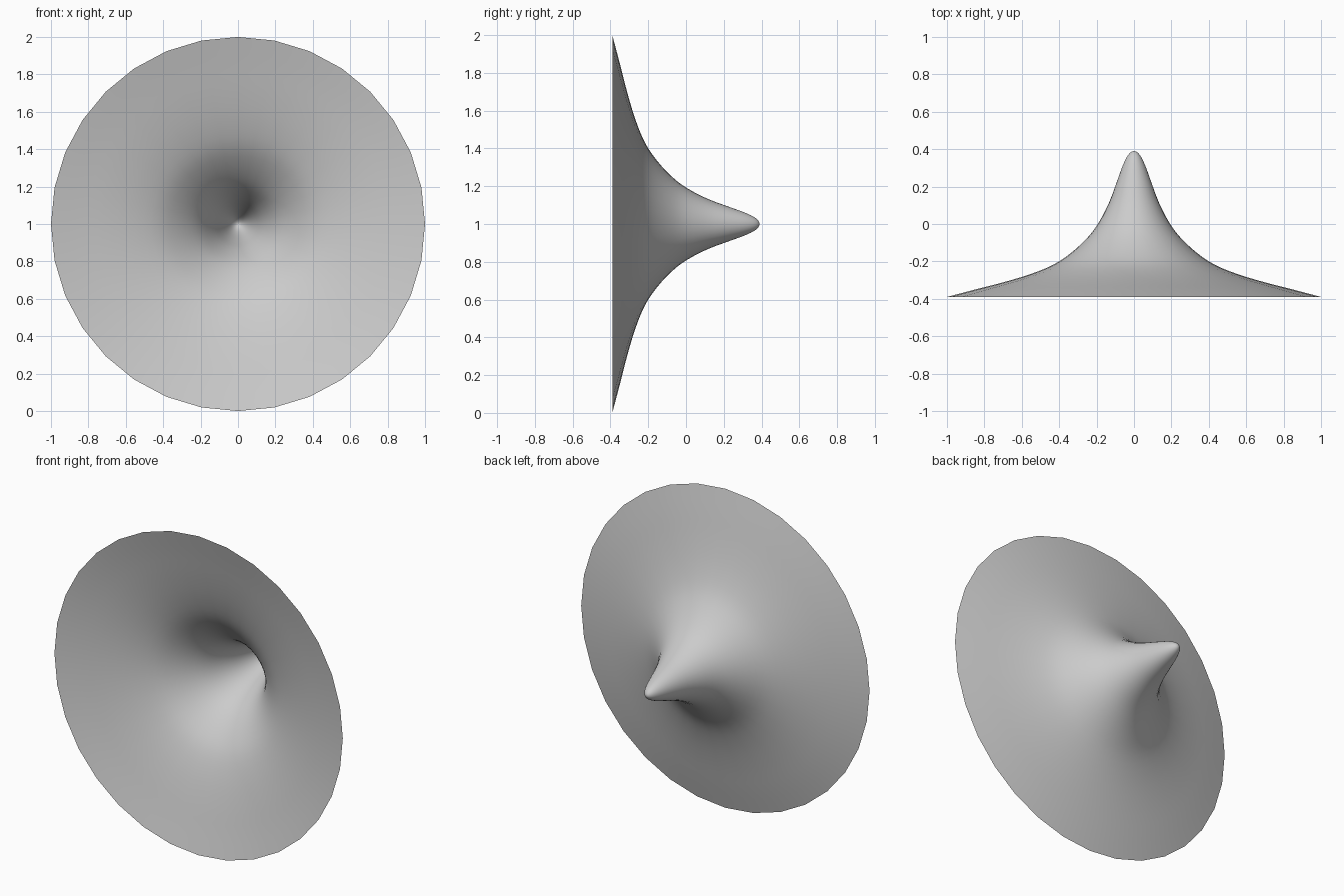
import bpy
import bmesh
from math import pi
from mathutils import Vector

if "Cube" in bpy.data.objects:
    bpy.data.objects.remove(bpy.data.objects["Cube"], do_unlink=True)

SIDES = 32
STEPS = 3

# Half profile as (radius, depth), from the flared rim to the rounded tip
PROFILE = [(1.0, -0.39), (0.86, -0.353), (0.70, -0.312), (0.554, -0.268),
           (0.43, -0.217), (0.335, -0.153), (0.25, -0.074), (0.19, 0.005),
           (0.133, 0.115), (0.092, 0.225), (0.063, 0.305), (0.04, 0.355),
           (0.02, 0.381), (0.0, 0.39)]


def smooth_path(points):
    """Pass a soft curve through the profile points."""
    pts = [Vector((r, y, 0)) for r, y in points]
    mirrored_tip = Vector((-pts[-2].x, pts[-2].y, 0))
    pts = [2 * pts[0] - pts[1]] + pts + [mirrored_tip]
    path = []
    for a, b, c, d in zip(pts, pts[1:], pts[2:], pts[3:]):
        for i in range(STEPS):
            t = i / STEPS
            path.append(0.5 * (2 * b + (c - a) * t
                               + (2 * a - 5 * b + 4 * c - d) * t ** 2
                               + (3 * b - a - 3 * c + d) * t ** 3))
    return path + [pts[-2]]


# Plain grey material
grey = bpy.data.materials.new("plain_grey")
grey.use_nodes = True
colour = (0.6, 0.6, 0.6, 1.0)
grey.diffuse_color = colour
grey.node_tree.nodes["Principled BSDF"].inputs["Base Color"].default_value = colour

# Open funnel, spun around the front-to-back axis
bm = bmesh.new()
verts = [bm.verts.new((0, p.y, 1 + p.x)) for p in smooth_path(PROFILE)]
edges = [bm.edges.new(pair) for pair in zip(verts, verts[1:])]
bmesh.ops.spin(bm, geom=verts + edges, cent=(0, 0, 1), axis=(0, 1, 0),
               angle=2 * pi, steps=SIDES, use_merge=False)
bmesh.ops.remove_doubles(bm, verts=bm.verts, dist=0.0005)
bmesh.ops.recalc_face_normals(bm, faces=bm.faces)

# Turn the surface so its outside faces the back
if sum(f.normal.y * f.calc_area() for f in bm.faces) < 0:
    bmesh.ops.reverse_faces(bm, faces=bm.faces)
for face in bm.faces:
    face.smooth = True

mesh = bpy.data.meshes.new("funnel")
bm.to_mesh(mesh)
bm.free()
mesh.materials.append(grey)
funnel = bpy.data.objects.new("funnel", mesh)
bpy.context.collection.objects.link(funnel)
